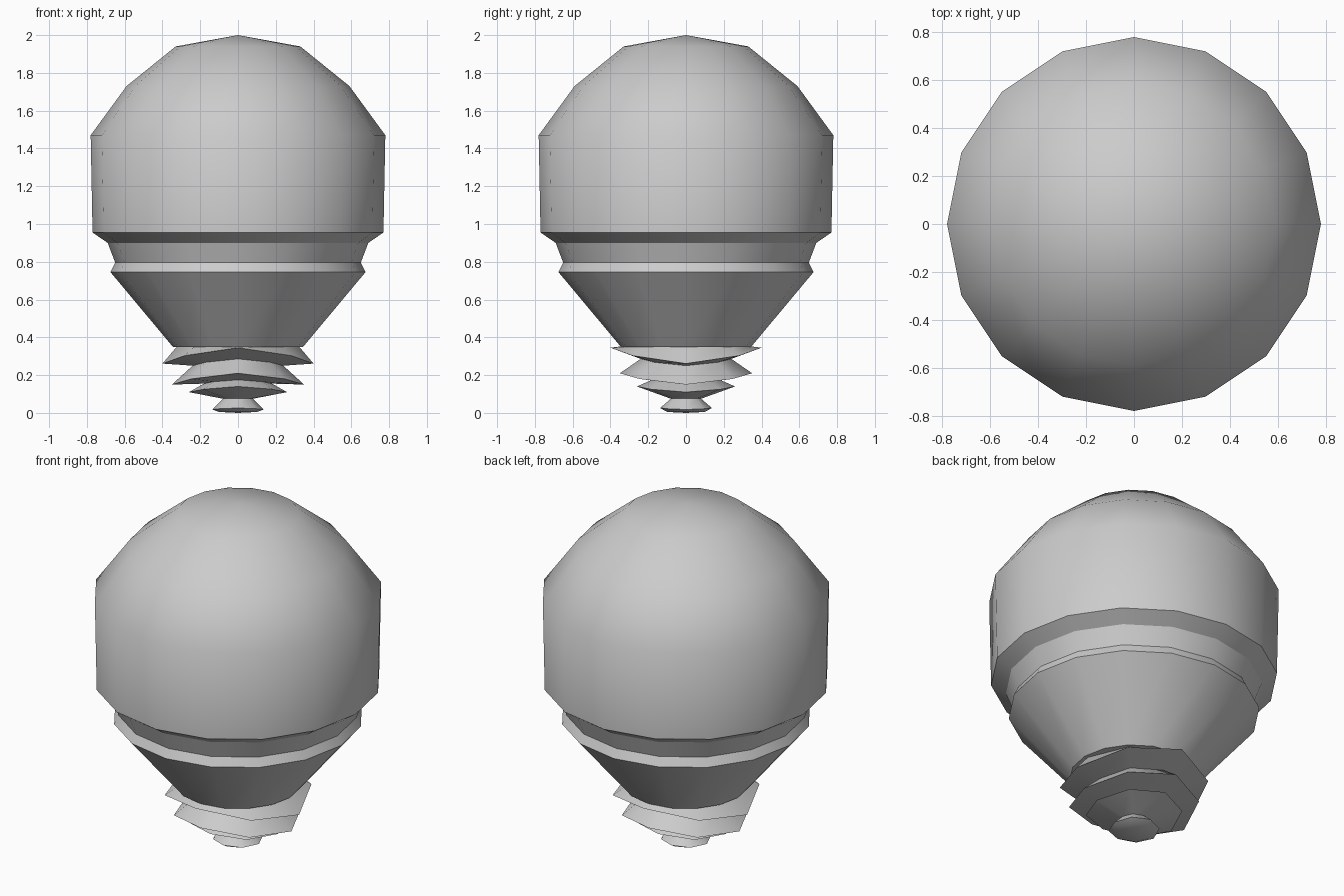
import bpy, bmesh, math

cube = bpy.data.objects.get("Cube")
if cube:
    bpy.data.objects.remove(cube, do_unlink=True)

grey = bpy.data.materials.new("plain grey")
grey.use_nodes = True
grey.diffuse_color = (0.6, 0.6, 0.6, 1)
grey.node_tree.nodes["Principled BSDF"].inputs["Base Color"].default_value = (0.6, 0.6, 0.6, 1)


def lathe(name, profile, sides, sharp):
    """Revolve (radius, height, wave) rows; wave lifts the y sides and drops the x sides."""
    bm = bmesh.new()
    rings = []
    for r, z, wave in profile:
        if r == 0:
            rings.append([bm.verts.new((0, 0, z))] * sides)
            continue
        angles = [math.tau * i / sides for i in range(sides)]
        rings.append([bm.verts.new((r * math.cos(a), r * math.sin(a), z - wave * math.cos(2 * a)))
                      for a in angles])
    for low, high in zip(rings, rings[1:]):
        for i in range(sides):
            j = (i + 1) % sides
            corners = [low[i], low[j], high[j], high[i]]
            bm.faces.new(list(dict.fromkeys(corners)))
    bmesh.ops.recalc_face_normals(bm, faces=bm.faces)
    mesh = bpy.data.meshes.new(name)
    bm.to_mesh(mesh)
    bm.free()
    mesh.materials.append(grey)
    obj = bpy.data.objects.new(name, mesh)
    bpy.context.collection.objects.link(obj)
    bpy.ops.object.select_all(action="DESELECT")
    obj.select_set(True)
    bpy.context.view_layer.objects.active = obj
    bpy.ops.object.shade_smooth_by_angle(angle=math.radians(sharp))
    return obj


# Rounded globe with straight lower walls
lathe("globe", [(0.69, 0.9, 0), (0.77, 0.955, 0), (0.78, 1.47, 0), (0.59, 1.73, 0),
                (0.33, 1.94, 0), (0, 2.0, 0)], 16, 45)

# Neck band, lip and tapering cone
lathe("collar", [(0, 0.35, 0), (0.345, 0.35, 0), (0.675, 0.745, 0), (0.65, 0.795, 0),
                 (0.69, 0.9, 0)], 16, 30)

# Wavy screw thread
lathe("screw_thread", [(0.08, 0.075, 0), (0.26, 0.125, 0.015), (0.18, 0.165, 0.01),
                       (0.35, 0.18, 0.03), (0.24, 0.268, 0.018), (0.4, 0.303, 0.042),
                       (0.32, 0.355, 0)], 8, 75)

# Contact tip under the thread
lathe("contact_tip", [(0, 0, 0), (0.1, 0.005, 0), (0.137, 0.022, 0.004), (0.08, 0.075, 0)], 8, 60)
